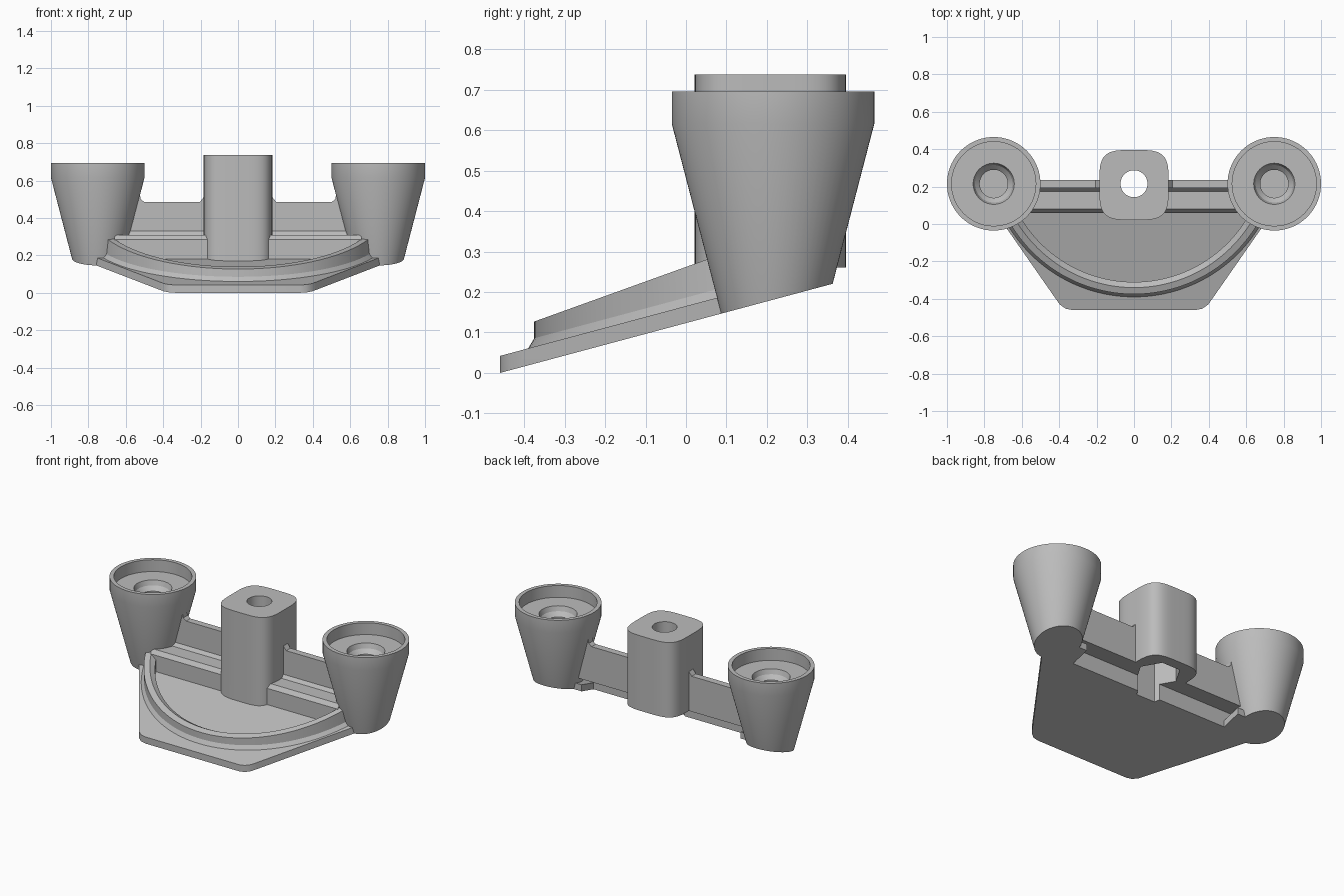
import bpy, bmesh
from math import sin, cos, pi, radians
from mathutils import Vector

if "Cube" in bpy.data.objects:
    bpy.data.objects.remove(bpy.data.objects["Cube"])

grey = bpy.data.materials.new("plain_grey")
grey.use_nodes = True
grey.diffuse_color = (0.5, 0.5, 0.5, 1)
grey.node_tree.nodes["Principled BSDF"].inputs["Base Color"].default_value = (0.5, 0.5, 0.5, 1)

SLOPE = 0.268
POST_Y = 0.215
ARC_Y = 0.395


def base(y):
    return SLOPE * (y + 0.46)


def deck(y):
    return base(y) + 0.042


def rim_top(y):
    return 0.127 + 0.36 * (y + 0.375)


def finish(name, bm):
    bmesh.ops.remove_doubles(bm, verts=bm.verts, dist=0.0002)
    bmesh.ops.recalc_face_normals(bm, faces=bm.faces)
    mesh = bpy.data.meshes.new(name)
    bm.to_mesh(mesh)
    bm.free()
    mesh.materials.append(grey)
    obj = bpy.data.objects.new(name, mesh)
    bpy.context.collection.objects.link(obj)
    return obj


def loft(name, rings, closed=False):
    """Skin matching loops of points; cap the ends unless the loft is closed."""
    bm = bmesh.new()
    loops = [[bm.verts.new(p) for p in ring] for ring in rings]
    n = len(loops[0])
    for a, b in zip(loops, loops[1:]):
        for i in range(n):
            j = (i + 1) % n
            bm.faces.new((a[i], a[j], b[j], b[i]))
    bm.faces.new(loops[0])
    bm.faces.new(loops[-1])
    return finish(name, bm)


def prism(name, outline, low, high):
    """Vertical prism whose end heights are functions of y."""
    return loft(name, [[(x, y, f(y)) for x, y in outline] for f in (low, high)])


def circle(r, n, cy=POST_Y):
    return [(r * cos(2 * pi * i / n), cy + r * sin(2 * pi * i / n)) for i in range(n)]


parts = []

# Sloping base plate
half = [(0.33, -0.46), (0.365, -0.453), (0.395, -0.432), (0.415, -0.405),
        (0.76, 0.09), (0.72, 0.25), (0.56, 0.25), (0.56, 0.13)]
plate = prism("base_plate", half + [(-x, y) for x, y in reversed(half)], base, deck)

# Curved rim on the plate, swept round an arc
section = [(0.785, deck, -0.02), (0.785, deck, 0), (0.77, deck, 0.021), (0.77, rim_top, 0),
           (0.735, rim_top, 0), (0.705, rim_top, -0.026), (0.705, deck, -0.02)]
rings = []
for i in range(65):
    a = radians(-67.5 + 135 * i / 64)
    ring = []
    for r, height, lift in section:
        y = ARC_Y - r * cos(a)
        ring.append((r * sin(a), y, height(y) + lift))
    rings.append(ring)
parts.append(loft("curved_rim", rings))

# Ledge behind the pocket, with chamfered edges
ledge_profile = [(0.06, deck(0.06) - 0.02), (0.06, 0.285), (0.08, 0.31), (0.175, 0.31),
                 (0.192, 0.33), (0.235, 0.33), (0.235, 0.26), (0.13, 0.26),
                 (0.13, deck(0.13) - 0.02)]
ledge = loft("rear_ledge", [[(x, y, z) for y, z in ledge_profile] for x in (-0.66, 0.66)])

# Rear wall, flaring where it meets the posts
top_edge = [(0.15, 0.52), (0.185, 0.51), (0.205, 0.485), (0.5, 0.485), (0.52, 0.5), (0.525, 0.53),
            (0.6, 0.53), (0.6, 0.32), (0.15, 0.32)]
for side, s in (("left", 1), ("right", -1)):
    parts.append(loft(side + "_rear_wall",
                      [[(s * x, y, z) for x, z in top_edge] for y in (0.192, 0.235)]))

# Rounded square centre post and the foot that joins it to the plate
outline = []
for i in range(80):
    a = 2 * pi * (i + 0.5) / 80
    c, s = cos(a), sin(a)
    k = (c ** 4 + s ** 4) ** -0.25
    outline.append((0.185 * k * c, 0.2085 + 0.187 * k * s))
post = prism("centre_post", outline, lambda y: 0.26, lambda y: 0.737)
foot = prism("centre_post_foot", [p for p in outline if p[1] < 0.13],
             lambda y: base(y) + 0.015, lambda y: 0.28)

# Bolt hole and hexagonal nut recess
cutters = [prism("nut_recess_cutter", circle(0.13, 6), lambda y: -0.1, lambda y: 0.4),
           prism("bolt_hole_cutter", circle(0.072, 48), lambda y: -0.1, lambda y: 0.9)]
for obj in (plate, ledge, post, foot):
    bpy.context.view_layer.objects.active = obj
    for cutter in cutters:
        mod = obj.modifiers.new("cut", "BOOLEAN")
        mod.operation = "DIFFERENCE"
        mod.solver = "EXACT"
        mod.object = cutter
        bpy.ops.object.modifier_apply(modifier=mod.name)
    parts.append(obj)
for cutter in cutters:
    bpy.data.objects.remove(cutter)

# Tapered cup posts, trimmed at the bottom by the plate slope
cup = [(0.09, 0.0), (0.25, 0.615), (0.25, 0.695), (0.225, 0.695), (0.225, 0.62),
       (0.11, 0.62), (0.1, 0.59), (0.075, 0.565), (0.075, 0.42)]
for side, s in (("left", 1), ("right", -1)):
    obj = loft(side + "_cup_post",
               [[(x + s * 0.75, y, z) for x, y in circle(r, 72)] for r, z in cup])
    bm = bmesh.new()
    bm.from_mesh(obj.data)
    cut = bmesh.ops.bisect_plane(bm, geom=bm.verts[:] + bm.edges[:] + bm.faces[:],
                                 plane_co=Vector((0, -0.46, 0)),
                                 plane_no=Vector((0, -SLOPE, 1)), clear_inner=True)
    edges = [g for g in cut["geom_cut"] if isinstance(g, bmesh.types.BMEdge)]
    bmesh.ops.edgeloop_fill(bm, edges=edges)
    bmesh.ops.recalc_face_normals(bm, faces=bm.faces)
    bm.to_mesh(obj.data)
    bm.free()
    parts.append(obj)

# Smooth the curved sides while keeping edges sharp
bpy.ops.object.select_all(action="DESELECT")
for obj in parts:
    obj.select_set(True)
bpy.context.view_layer.objects.active = parts[0]
bpy.ops.object.shade_smooth_by_angle(angle=radians(25))
